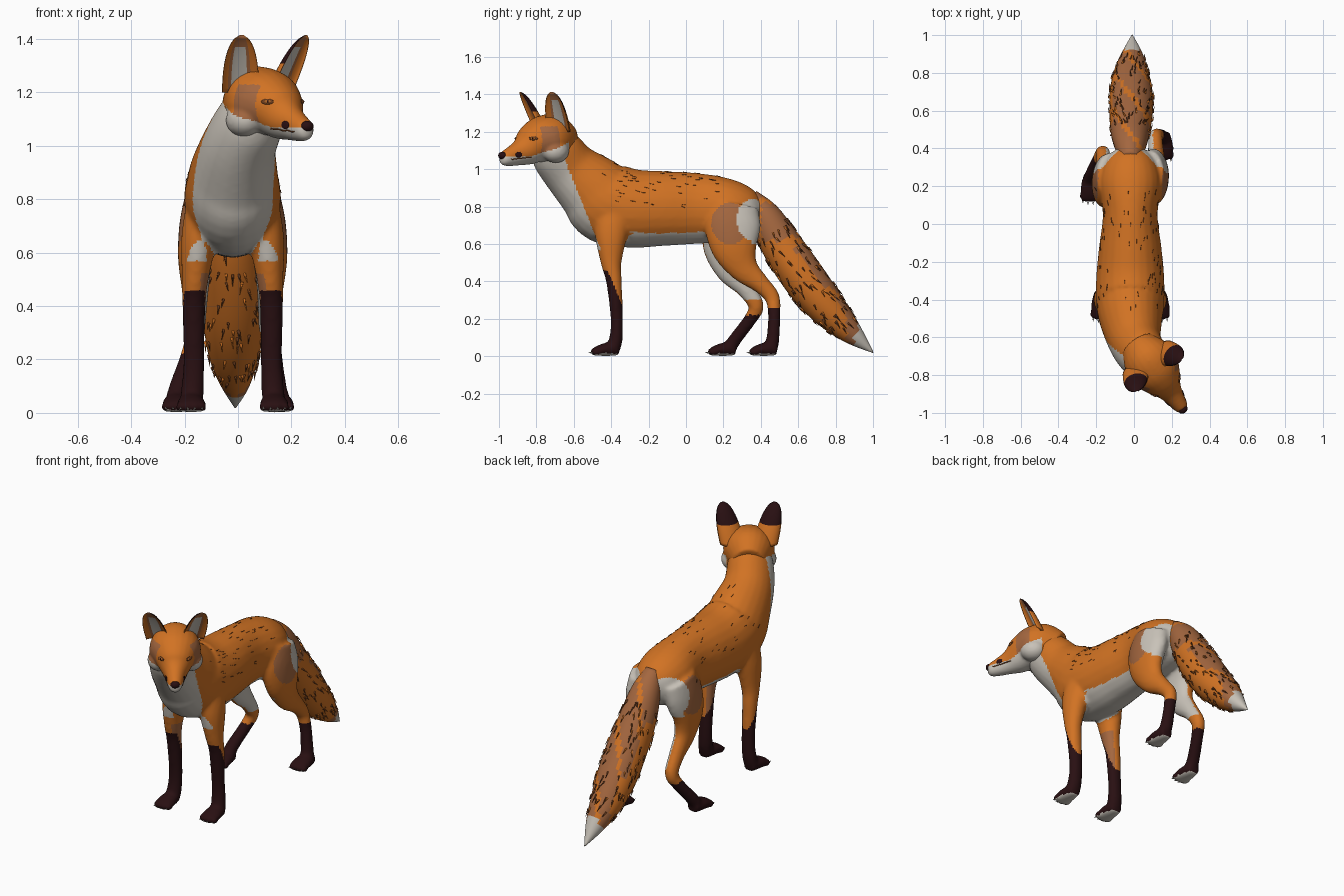
import bpy, bmesh, random
from math import sin, cos, pi, radians, sqrt
from mathutils import Vector, Matrix
from mathutils.bvhtree import BVHTree

random.seed(4)
if "Cube" in bpy.data.objects:
    bpy.data.objects.remove(bpy.data.objects["Cube"])


def material(name, rgb):
    m = bpy.data.materials.new(name)
    m.use_nodes = True
    m.diffuse_color = (*rgb, 1)
    m.node_tree.nodes["Principled BSDF"].inputs["Base Color"].default_value = (*rgb, 1)
    return m


orange = material("orange fur", (.64, .17, .017))
pale = material("pale fur", (.58, .54, .48))
dark = material("dark fur", (.022, .005, .006))
tan = material("tan fur", (.37, .135, .05))
brown = material("brown fur", (.15, .045, .012))
amber = material("amber eye", (.42, .13, .02))
FUR = [orange, pale, dark, tan]
ORANGE, PALE, DARK, TAN = range(4)
MID = -.02                                  # the body's centre plane
HEAD = Matrix.Translation((.09, -.74, 0)) @ Matrix.Rotation(radians(35), 4, 'Z')


def finish(name, bm, mats, rule=None, voxel=0, place=None):
    """Turn a bmesh into a smooth object, optionally fused, coloured by a rule."""
    bmesh.ops.recalc_face_normals(bm, faces=bm.faces)
    mesh = bpy.data.meshes.new(name)
    bm.to_mesh(mesh)
    bm.free()
    ob = bpy.data.objects.new(name, mesh)
    bpy.context.scene.collection.objects.link(ob)
    if voxel:
        fuse = ob.modifiers.new("fuse", 'REMESH')
        fuse.mode, fuse.voxel_size = 'VOXEL', voxel
        relax = ob.modifiers.new("relax", 'SMOOTH')
        relax.factor, relax.iterations = .5, 7
        dg = bpy.context.evaluated_depsgraph_get()
        fused = bpy.data.meshes.new_from_object(ob.evaluated_get(dg))
        ob.modifiers.clear()
        ob.data = fused
    for m in mats:
        ob.data.materials.append(m)
    for p in ob.data.polygons:
        p.use_smooth = True
        if rule:
            p.material_index = rule(p.center, p.normal)
    if place:
        ob.matrix_world = place
    return ob


def skin(bm, rings):
    vs = [[bm.verts.new(p) for p in r] for r in rings]
    for a, b in zip(vs, vs[1:]):
        for i in range(len(a)):
            bm.faces.new((a[i], a[i - 1], b[i - 1], b[i]))
    bm.faces.new(vs[0])
    bm.faces.new(vs[-1])


def resample(secs, k=5):
    p = [Vector(s) for s in [secs[0]] + secs + [secs[-1]]]
    out = []
    for a, b, c, d in zip(p, p[1:], p[2:], p[3:]):
        for j in range(k):
            t = j / k
            out.append((b * 2 + (c - a) * t + (a * 2 - b * 5 + c * 4 - d) * t * t
                        + (b * 3 - a - c * 3 + d) * t ** 3) / 2)
    return out + [p[-1]]


def loft(bm, secs, n=24):
    """Sections are x, y, z, half width, half height."""
    s = resample(secs)
    rings = []
    for i, v in enumerate(s):
        t = (Vector(s[min(i + 1, len(s) - 1)][:3]) - Vector(s[max(i - 1, 0)][:3])).normalized()
        side = (Vector((1, 0, 0)) - t * t.x).normalized()
        up = t.cross(side)
        rings.append([Vector(v[:3]) + side * v[3] * cos(2 * pi * j / n)
                      + up * v[4] * sin(2 * pi * j / n) for j in range(n)])
    skin(bm, rings)


def ball(bm, at, size, rot=Matrix()):
    bmesh.ops.create_uvsphere(bm, u_segments=20, v_segments=12, radius=1,
                              matrix=Matrix.Translation(at) @ rot @ Matrix.Diagonal((*size, 1)))


def surface(ob):
    return BVHTree.FromPolygons([v.co for v in ob.data.vertices],
                                [p.vertices for p in ob.data.polygons])


def tuft(bm, p, n, d, length, width, lift):
    d = (d - n * d.dot(n)).normalized()
    side = n.cross(d) * width
    a, b, r, t = [bm.verts.new(q) for q in (p + side - n * .003, p - side - n * .003,
                                            p + n * lift, p + d * length + n * lift)]
    for f in ((a, r, t), (r, b, t), (a, t, b), (a, b, r)):
        bm.faces.new(f)


# Torso, neck and legs, fused into one skin
body = bmesh.new()
loft(body, [(MID, .40, .76, .07, .08), (MID, .34, .765, .13, .13), (MID, .22, .78, .165, .17),
            (MID, .05, .79, .145, .19), (MID, -.12, .79, .165, .2), (MID, -.28, .79, .18, .21),
            (MID, -.42, .82, .18, .22), (-.015, -.51, .9, .165, .19), (.005, -.62, 1.0, .14, .155),
            (.05, -.70, 1.1, .125, .14), (.085, -.75, 1.16, .1, .1)])
FRONT = [(.09, -.38, .8, .08, .11), (.125, -.4, .65, .068, .088), (.14, -.4, .5, .05, .056),
         (.145, -.385, .4, .044, .042), (.145, -.37, .2, .04, .033), (.15, -.375, .09, .043, .036),
         (.155, -.39, .04, .045, .038)]
HIND_LEFT = [(.1, .26, .8, .08, .13), (.125, .25, .7, .075, .15), (.14, .26, .58, .065, .125),
             (.14, .31, .47, .05, .08), (.135, .4, .385, .041, .05), (.135, .46, .315, .037, .041),
             (.15, .472, .22, .035, .033), (.165, .465, .1, .037, .035), (.175, .455, .045, .042, .037)]
HIND_RIGHT = [(.1, .25, .8, .08, .13), (.125, .23, .7, .075, .14), (.14, .21, .58, .065, .12),
              (.14, .24, .46, .05, .08), (.14, .32, .36, .041, .05), (.145, .375, .27, .037, .042),
              (.165, .345, .2, .035, .035), (.2, .27, .1, .037, .035), (.21, .235, .05, .041, .037)]
claws = bmesh.new()
for sgn, leg in ((1, FRONT), (-1, FRONT), (1, HIND_LEFT), (-1, HIND_RIGHT)):
    loft(body, [(MID + sgn * s[0], *s[1:]) for s in leg])
    x, y = MID + sgn * leg[-1][0], leg[-1][1]
    loft(body, [(x, y + .03, .036, .036, .034), (x, y - .03, .037, .052, .036),
                (x, y - .075, .03, .054, .029), (x, y - .1, .024, .04, .022)])
    for k in (-1.5, -.5, .5, 1.5):
        toe = Vector((x + k * .027, y - .1 + abs(k) * .008, .023))
        ball(body, toe, (.017, .028, .022))
        tuft(claws, toe + Vector((0, -.022, -.006)), Vector((0, 0, 1)), Vector((0, -1, 0)), .018, .005, .006)


def body_colour(c, n):
    x, y, z = c.x - MID, c.y, c.z
    inner = n.x * (1 if x > 0 else -1) < -.4
    if z < .03 and n.z < -.7:
        return PALE
    if y < -.2 and z < .52:
        if z < .46 - 2.4 * max(0, y + .42):
            return DARK
        return TAN if inner else ORANGE
    if y > .05 and z < (.26 if x > 0 else .22):
        return DARK
    if z > .57 and y < -.475 - .4 * (z - .62):
        return PALE
    if ((y - .355) / .085) ** 2 + ((z - .73) / .11) ** 2 < 1 or (y > .3 and n.y > .5 and .6 < z < .83):
        return PALE
    if ((y - .235) / .1) ** 2 + ((z - .71) / .11) ** 2 < 1 and abs(x) > .1:
        return TAN
    if .5 < z < .67 and n.z < -.55 or (y > .05 and .3 < z < .64 and inner):
        return PALE
    return ORANGE


body_ob = finish("body_and_legs", body, FUR, body_colour, voxel=.011)
finish("claws", claws, [pale])

# Head, in its own frame facing -y and then turned
head = bmesh.new()
loft(head, [(0, .13, 1.13, .09, .1), (0, .04, 1.155, .135, .138), (0, -.03, 1.155, .143, .13),
            (0, -.09, 1.135, .115, .11), (0, -.14, 1.105, .085, .087), (0, -.19, 1.084, .06, .066),
            (0, -.25, 1.065, .045, .05), (0, -.285, 1.058, .036, .04), (0, -.303, 1.058, .02, .024)])
for sgn in (1, -1):
    ball(head, (sgn * .09, -.01, 1.095), (.065, .075, .062))
    ball(head, (sgn * .055, -.115, 1.19), (.03, .035, .018))


def head_colour(c, n):
    side, fwd, z = abs(c.x), -c.y, c.z
    if fwd > -.05 and z < 1.07 + .38 * max(0, .15 - fwd):
        return PALE
    if z < 1.06:
        return PALE
    if side > .08 and .02 < fwd < .11 and z < 1.23:
        return TAN
    return ORANGE


head_ob = finish("head", head, FUR, head_colour, voxel=.008, place=HEAD)
face = surface(head_ob)


def on_face(name, at, size, mat):
    """Flat oval plates on both sides of the face."""
    bm = bmesh.new()
    for sgn in (1, -1):
        p, n, _, _ = face.find_nearest(Vector((sgn * at[0], at[1], at[2])))
        ball(bm, p, size, n.to_track_quat('Z', 'Y').to_matrix().to_4x4())
    finish(name, bm, [mat], place=HEAD)


on_face("eye_rims", (.07, -.14, 1.162), (.024, .011, .004), brown)
on_face("eyes", (.07, -.142, 1.162), (.014, .008, .007), amber)
on_face("pupils", (.07, -.143, 1.162), (.006, .007, .0085), dark)
on_face("whisker_patches", (.06, -.225, 1.078), (.019, .015, .004), dark)
nose = bmesh.new()
ball(nose, (0, -.295, 1.073), (.026, .021, .02))
finish("nose", nose, [dark], place=HEAD)

# Mouth line, a thin cord lying on the muzzle
mouth = bmesh.new()
for sgn in (1, -1):
    pts = [face.find_nearest(Vector((sgn * .1, -.16 - .02 * i, 1.04)))[0] for i in range(7)]
    loft(mouth, [(*p, .003, .003) for p in pts], 6)
finish("mouth_line", mouth, [brown], place=HEAD)

# Cupped ears
for sgn, name in ((1, "left_ear"), (-1, "right_ear")):
    facing = Vector((sgn * .35, -.94, 0))
    across = Vector((.94, sgn * .35, 0))
    base, tip = Vector((sgn * .095, .005, 1.2)), Vector((sgn * .148, -.078, 1.415))
    rings = []
    for i in range(15):
        v = min(i / 14, .995)
        w = .07 * sqrt(1 - v ** 2.5)
        ring = []
        for j in range(28):
            a = 2 * pi * j / 28
            depth = sin(a) * (.75 if a < pi else -.4)
            ring.append(base.lerp(tip, v) + across * w * cos(a) - facing * w * depth)
        rings.append(ring)
    bm = bmesh.new()
    skin(bm, rings)

    def ear_colour(c, n):
        v = (c.z - base.z) / (tip.z - base.z)
        off = abs((c - base.lerp(tip, v)).dot(across)) / sqrt(max(.01, 1 - v ** 2.5))
        if n.dot(facing) > .1:
            return (PALE if v < .75 else TAN) if off < .03 else TAN if off < .048 else ORANGE
        return DARK if c.z > 1.3 else ORANGE

    finish(name, bm, FUR, ear_colour, place=HEAD)

# Bushy tail
TAIL = [(MID, .34, .85, .05, .05), (MID, .42, .75, .085, .085), (MID, .5, .61, .105, .107),
        (-.015, .6, .46, .115, .115), (-.015, .7, .325, .113, .11), (-.015, .8, .21, .092, .09),
        (-.01, .9, .11, .055, .055), (-.01, 1.0, .02, .003, .003)]
tail = bmesh.new()
loft(tail, TAIL, 36)


def tail_colour(c, n):
    if c.y > .885 + .35 * (c.z - .05):
        return PALE
    if n.z > .3 or c.z > .62 or c.y > .86:
        return ORANGE if sin(c.y * 31 + c.x * 40) > .85 else TAN
    return ORANGE


tail_ob = finish("tail", tail, FUR, tail_colour)

# Fur tufts along the tail
coat, line = surface(tail_ob), resample(TAIL)
for name, mat, count in (("tail_dark_tufts", brown, 120), ("tail_orange_tufts", orange, 60)):
    bm = bmesh.new()
    for i in range(count):
        k = random.randint(7, 28)
        a = random.uniform(0, 2 * pi)
        mid, ahead = Vector(line[k][:3]), Vector(line[k + 1][:3])
        d = (ahead - mid).normalized()
        out = Vector((cos(a), 0, 0)) + d.cross(Vector((1, 0, 0))) * sin(a)
        p, n, _, _ = coat.find_nearest(mid + out * .15)
        d += d.cross(n) * random.uniform(-.35, .35)
        tuft(bm, p, n, d, random.uniform(.03, .055), .006, .007)
    finish(name, bm, [mat])

# Sparse dark flecks on the back and flanks
coat, bm = surface(body_ob), bmesh.new()
for i in range(80):
    guess = Vector((random.choice((-.3, .26)) * random.random(), random.uniform(-.45, .2),
                    random.uniform(.8, 1.1)))
    p, n, _, _ = coat.find_nearest(guess)
    if p.z > .76:
        tuft(bm, p, n, Vector((0, 1, random.uniform(-.6, .1))), random.uniform(.02, .035), .003, .003)
finish("back_flecks", bm, [brown])
